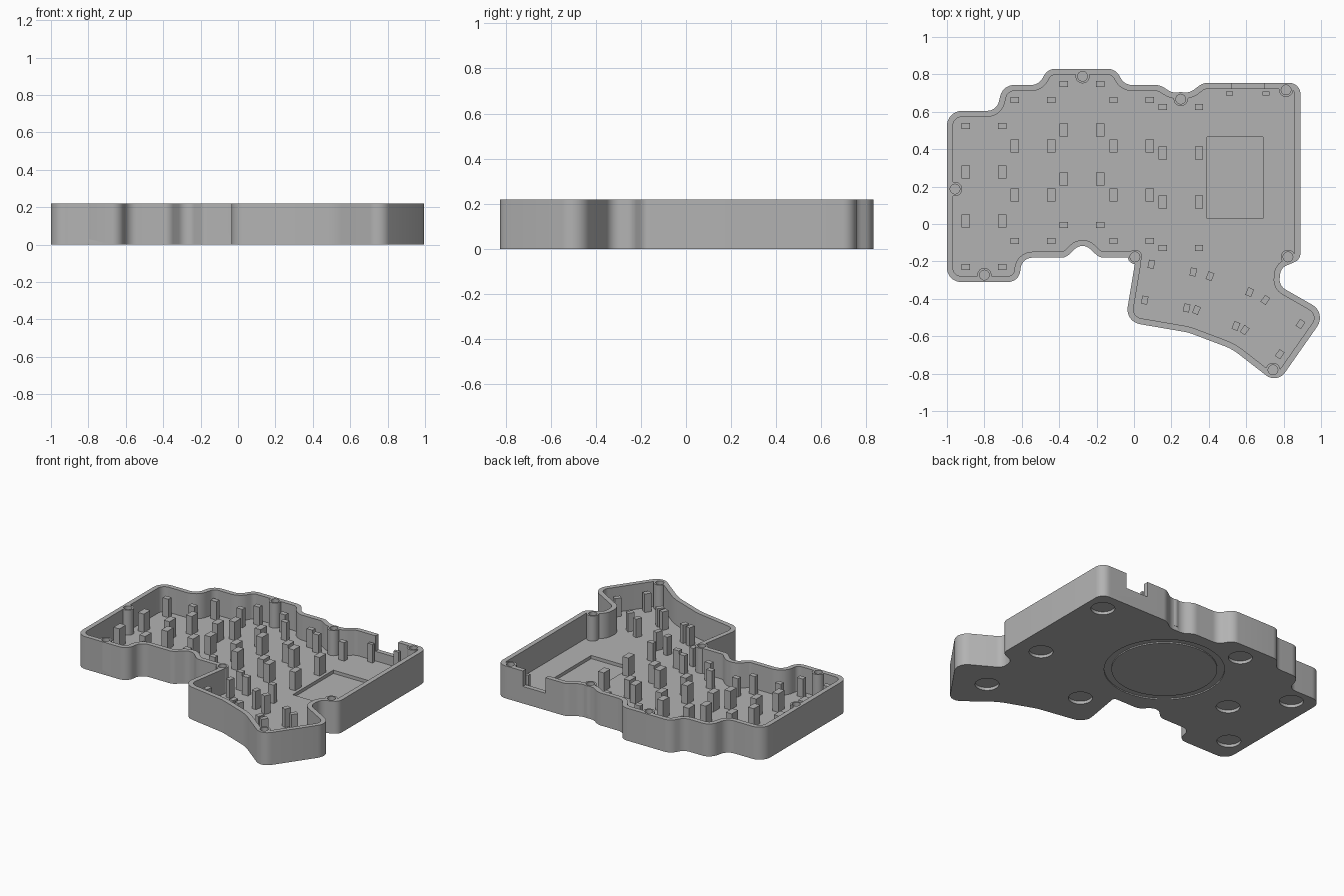
import bpy, bmesh, math
from mathutils import Vector, Matrix

if "Cube" in bpy.data.objects:
    bpy.data.objects.remove(bpy.data.objects["Cube"])

HEIGHT, FLOOR, WALL = 0.22, 0.05, 0.032
POST_TOP = 0.175

grey = bpy.data.materials.new("plain_grey")
grey.diffuse_color = (0.45, 0.45, 0.45, 1)
grey.use_nodes = True
grey.node_tree.nodes["Principled BSDF"].inputs["Base Color"].default_value = grey.diffuse_color

# Case outline, counter-clockwise: corner x, y and rounding radius
OUTLINE = [
    (-1, -.31, .075), (-.615, -.31, .065), (-.60, -.18, .065),
    (-.365, -.18, .06), (-.275, -.095, .06), (-.185, -.18, .06),
    (.01, -.18, .02), (-.047, -.522, .08), (.29, -.58, .3), (.524, -.668, .3),
    (.765, -.855, .07), (1.03, -.476, .08), (.775, -.33, .06),
    (.785, -.235, .055), (.89, -.19, .05), (.89, .755, .06),
    (.37, .755, .08), (.30, .703, .08), (.20, .703, .08), (.14, .743, .08),
    (-.05, .743, .07), (-.10, .83, .07), (-.46, .83, .07), (-.51, .743, .07),
    (-.70, .743, .075), (-.735, .605, .065), (-1, .605, .08)]


def rounded(corners, inset=0.0, steps=8):
    """Rounded polygon, moved inward by the inset."""
    pts, n = [], len(corners)
    for i, (x, y, r) in enumerate(corners):
        p = Vector((x, y))
        d1 = (p - Vector(corners[i - 1][:2])).normalized()
        d2 = (Vector(corners[(i + 1) % n][:2]) - p).normalized()
        n1, n2 = Vector((-d1.y, d1.x)), Vector((-d2.y, d2.x))
        turn = math.atan2(d1.x * d2.y - d1.y * d2.x, d1.dot(d2))
        side = 1 if turn > 0 else -1
        centre = p + (n1 + n2) * (side * r / (1 + n1.dot(n2)))
        rad = max(r - side * inset, 0.004)
        start = math.atan2(-side * n1.y, -side * n1.x)
        for k in range(steps + 1):
            a = start + turn * k / steps
            pts.append((centre.x + rad * math.cos(a), centre.y + rad * math.sin(a)))
    return pts


def circle(x, y, r, n=32):
    return [(x + r * math.cos(2 * math.pi * k / n),
             y + r * math.sin(2 * math.pi * k / n)) for k in range(n)]


def rect(x, y, w, h, angle=0.0):
    rot = Matrix.Rotation(angle, 2)
    return [tuple(Vector((x, y)) + rot @ Vector((sx * w / 2, sy * h / 2)))
            for sx, sy in ((-1, -1), (1, -1), (1, 1), (-1, 1))]


def prisms(name, loops, z0, z1):
    """One object made of upright prisms."""
    bm = bmesh.new()
    for loop in loops:
        low = [bm.verts.new((x, y, z0)) for x, y in loop]
        top = [bm.verts.new((x, y, z1)) for x, y in loop]
        bm.faces.new(low[::-1])
        bm.faces.new(top)
        for i in range(len(loop)):
            j = (i + 1) % len(loop)
            bm.faces.new((low[i], low[j], top[j], top[i]))
    me = bpy.data.meshes.new(name)
    bm.to_mesh(me)
    bm.free()
    me.materials.append(grey)
    ob = bpy.data.objects.new(name, me)
    bpy.context.collection.objects.link(ob)
    return ob


def combine(target, tool, operation):
    mod = target.modifiers.new(tool.name, 'BOOLEAN')
    mod.operation, mod.solver, mod.object = operation, 'EXACT', tool
    bpy.context.view_layer.objects.active = target
    bpy.ops.object.modifier_apply(modifier=mod.name)
    bpy.data.objects.remove(tool)


# Tray with cavity
case = prisms("case", [rounded(OUTLINE)], 0, HEIGHT)
combine(case, prisms("cavity", [rounded(OUTLINE, WALL)], FLOOR, HEIGHT + .1), 'DIFFERENCE')

# Screw bosses and their blind holes
BOSSES = [(-.957, .187), (-.80, -.273), (.005, -.176), (.823, -.176),
          (.743, -.78), (.813, .717), (.25, .668), (-.275, .79)]
combine(case, prisms("bosses", [circle(x, y, .038) for x, y in BOSSES], .03, HEIGHT), 'UNION')
combine(case, prisms("screw_holes", [circle(x, y, .026, 24) for x, y in BOSSES],
                     .08, HEIGHT + .1), 'DIFFERENCE')

# Port notch in the back wall and battery pocket in the floor
combine(case, prisms("port_notch", [rect(.61, .75, .17, .12)], .115, HEIGHT + .1), 'DIFFERENCE')
combine(case, prisms("battery_pocket", [rect(.54, .247, .30, .435)], .028, .1), 'DIFFERENCE')

# Round foot recesses underneath
FEET = [(.77, .62), (.72, -.03), (.717, -.55), (.17, -.31),
        (-.265, .70), (-.595, .19), (-.85, .49), (-.87, -.13)]
combine(case, prisms("foot_recesses", [circle(x, y, .074) for x, y in FEET], -.1, .02), 'DIFFERENCE')

# Shallow ring groove underneath
ring = prisms("ring_groove", [circle(0, .29, .37, 64)], -.1, .008)
combine(ring, prisms("ring_core", [circle(0, .29, .325, 64)], -.2, .1), 'DIFFERENCE')
combine(case, ring, 'DIFFERENCE')

bpy.ops.object.select_all(action='DESELECT')
case.select_set(True)
bpy.context.view_layer.objects.active = case
bpy.ops.object.shade_smooth_by_angle(angle=math.radians(30))

# Support posts for the key columns: column centre x, y
posts = []
for cx, cy in ((-.802, .147), (-.54, .286), (-.278, .372), (-.013, .286), (.251, .249)):
    for sx in (-1, 1):
        for dy, h in ((.377, .033), (.131, .068), (-.131, .068), (-.377, .033)):
            posts.append(rect(cx + sx * .097, cy + dy, .044, h))
prisms("column_posts", posts, FLOOR - .01, POST_TOP)

# Support posts for the three fanned thumb keys
posts = []
for cx, cy, deg in ((.187, -.332, -10.5), (.476, -.412, -22), (.741, -.551, -34.5)):
    a = math.radians(deg)
    for sx in (-1, 1):
        for sy in (-1, 1):
            o = Matrix.Rotation(a, 2) @ Vector((sx * .114, sy * .0975))
            posts.append(rect(cx + o.x, cy + o.y, .033, .044, a))
prisms("thumb_posts", posts, FLOOR - .01, POST_TOP)

# Small posts beside the port
prisms("port_posts", [rect(x, .698, .037, .021) for x in (.51, .705)], FLOOR - .01, POST_TOP)
